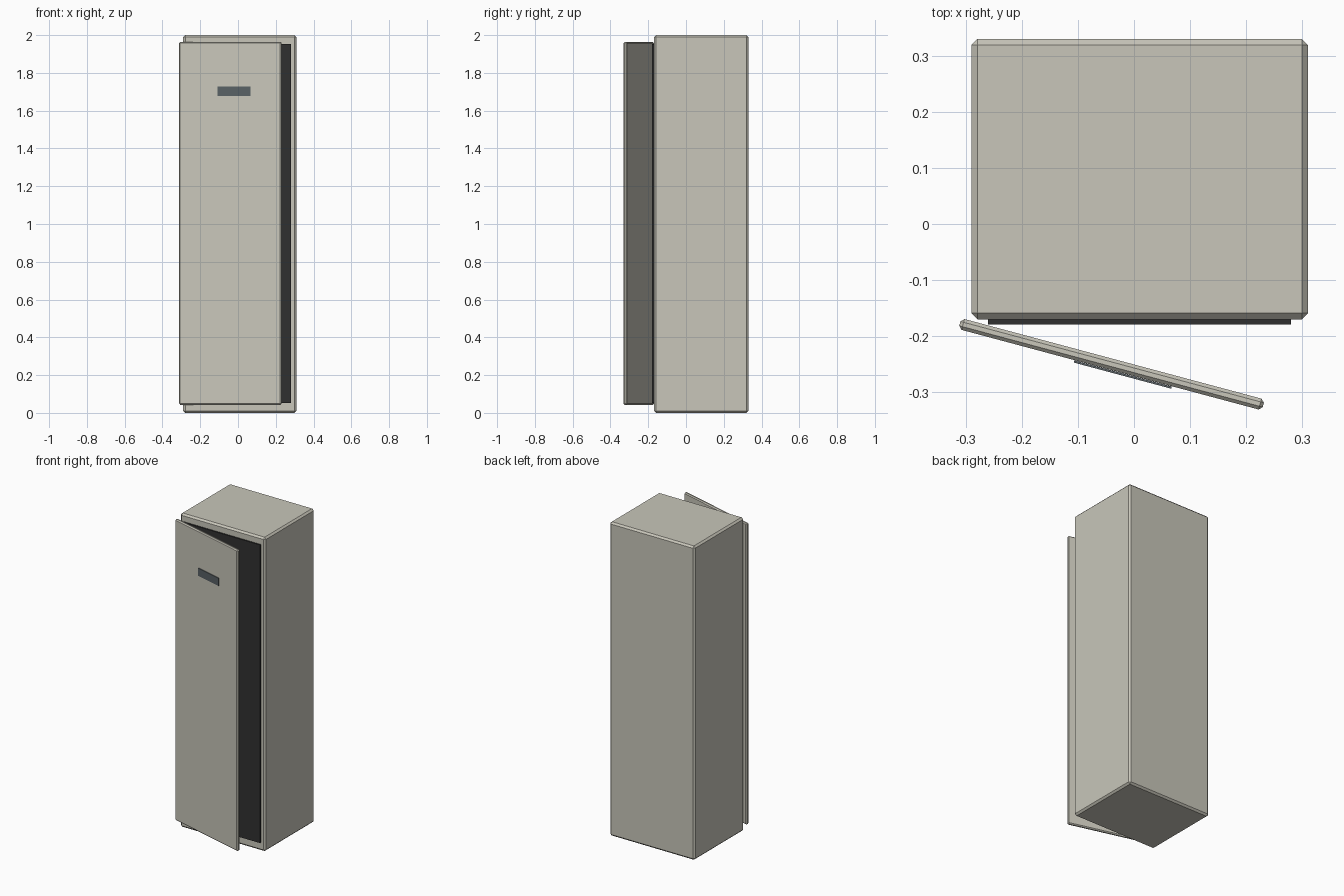
import bpy, bmesh, math
from mathutils import Matrix

if "Cube" in bpy.data.objects:
    bpy.data.objects.remove(bpy.data.objects["Cube"])


def material(name, rgb):
    m = bpy.data.materials.new(name)
    m.diffuse_color = (*rgb, 1)
    m.use_nodes = True
    m.node_tree.nodes["Principled BSDF"].inputs["Base Color"].default_value = m.diffuse_color
    return m


beige = material("beige_paint", (0.58, 0.565, 0.49))
dark = material("dark_interior", (0.03, 0.03, 0.03))
slate = material("slate_metal", (0.10, 0.12, 0.13))


def box(name, size, loc, mat, chamfer=0.0, angle=0.0):
    bm = bmesh.new()
    bmesh.ops.create_cube(bm, size=1, matrix=Matrix.Diagonal((*size, 1)))
    if chamfer:
        bmesh.ops.bevel(bm, geom=bm.edges[:], offset=chamfer, segments=1,
                        affect='EDGES', profile=0.5)
    me = bpy.data.meshes.new(name)
    bm.to_mesh(me)
    bm.free()
    me.materials.append(mat)
    ob = bpy.data.objects.new(name, me)
    ob.location = loc
    ob.rotation_euler.z = angle
    bpy.context.collection.objects.link(ob)
    return ob


# Cabinet body with chamfered edges
box("cabinet_body", (0.60, 0.50, 2.0), (0.01, 0.08, 1.0), beige, 0.011)

# Dark opening behind the door
box("dark_opening", (0.54, 0.02, 1.90), (0.01, -0.169, 1.003), dark)

# Door standing ajar, hinged at the left
swing = math.radians(-15)
box("door", (0.56, 0.02, 1.92), (-0.04, -0.25, 1.003), beige, 0.006, swing)

# Thin plate on the door front
box("door_plate", (0.18, 0.004, 0.05), (-0.02, -0.2683, 1.703), slate, 0.0, swing)
